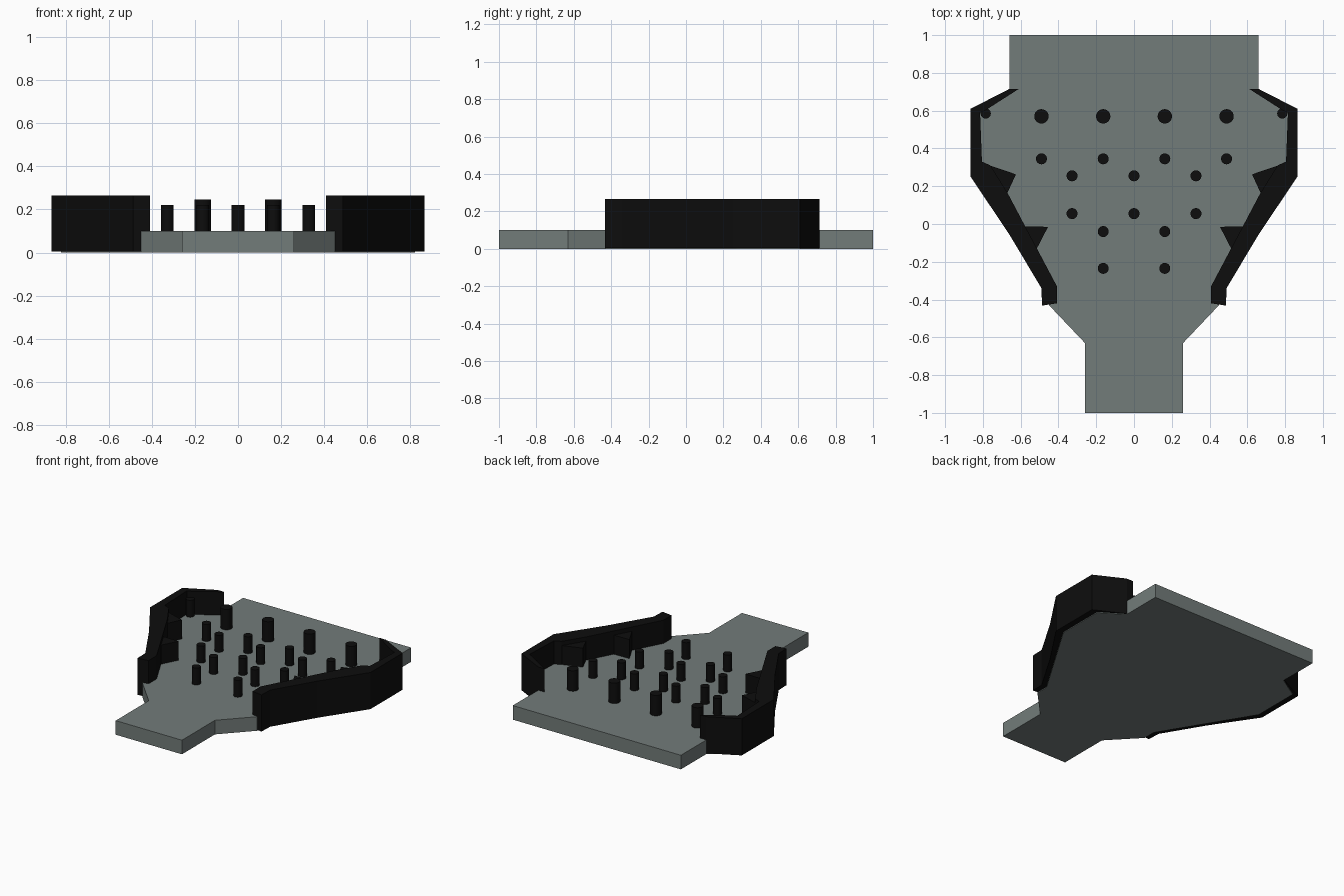
import bpy, bmesh

if "Cube" in bpy.data.objects:
    bpy.data.objects.remove(bpy.data.objects["Cube"], do_unlink=True)


def material(name, rgb):
    mat = bpy.data.materials.new(name)
    mat.use_nodes = True
    mat.diffuse_color = (*rgb, 1)
    mat.node_tree.nodes["Principled BSDF"].inputs["Base Color"].default_value = (*rgb, 1)
    return mat


grey = material("slate grey", (0.17, 0.2, 0.193))
black = material("matt black", (0.004, 0.004, 0.004))


def prism(name, outline, bottom, top, mat):
    """Extrude a flat outline from bottom to top."""
    bm = bmesh.new()
    base = bm.faces.new([bm.verts.new((x, y, bottom)) for x, y in outline])
    result = bmesh.ops.extrude_face_region(bm, geom=[base], use_keep_orig=True)
    moved = [v for v in result["geom"] if isinstance(v, bmesh.types.BMVert)]
    bmesh.ops.translate(bm, verts=moved, vec=(0, 0, top - bottom))
    bmesh.ops.recalc_face_normals(bm, faces=bm.faces)
    mesh = bpy.data.meshes.new(name)
    bm.to_mesh(mesh)
    bm.free()
    mesh.materials.append(mat)
    obj = bpy.data.objects.new(name, mesh)
    bpy.context.collection.objects.link(obj)
    return obj


def peg(name, x, y, radius, top):
    bottom = 0.08
    bpy.ops.mesh.primitive_cylinder_add(vertices=24, radius=radius, depth=top - bottom,
                                        location=(x, y, (top + bottom) / 2))
    obj = bpy.context.object
    obj.name = name
    obj.data.materials.append(black)
    bpy.ops.object.shade_smooth_by_angle()


# Base plate: half outline mirrored across x
half = [(0.66, 1), (0.66, 0.71), (0.82, 0.61), (0.82, 0.27),
        (0.45, -0.34), (0.45, -0.43), (0.26, -0.63), (0.26, -1)]
prism("base_plate", half + [(-x, y) for x, y in reversed(half)], 0, 0.1, grey)

# Side walls and the inward wedges on them
wall = [(0.61, 0.715), (0.66, 0.715), (0.865, 0.61), (0.865, 0.25), (0.66, -0.055),
        (0.49, -0.34), (0.487, -0.432), (0.408, -0.42), (0.408, -0.33),
        (0.67, 0.165), (0.76, 0.31), (0.805, 0.33), (0.815, 0.59), (0.79, 0.6)]
wedges = {"upper_wedge": [(0.81, 0.325), (0.625, 0.263), (0.67, 0.165), (0.72, 0.15)],
          "lower_wedge": [(0.62, -0.012), (0.455, -0.015), (0.512, -0.125), (0.55, -0.14)]}
for side, sign in (("left", 1), ("right", -1)):
    prism(side + "_wall", [(sign * x, y) for x, y in wall], 0.005, 0.265, black)
    for name, outline in wedges.items():
        prism(side + "_" + name, [(sign * x, y) for x, y in outline], 0.05, 0.235, black)

# Rows of pegs: y, x positions, radius, top
rows = [(0.57, (0.163, 0.49), 0.038, 0.245),
        (0.585, (0.785,), 0.027, 0.22),
        (0.345, (0.163, 0.49), 0.029, 0.22),
        (0.255, (0, 0.328), 0.029, 0.22),
        (0.055, (0, 0.328), 0.029, 0.22),
        (-0.04, (0.163,), 0.029, 0.22),
        (-0.235, (0.163,), 0.029, 0.22)]
for y, columns, radius, top in rows:
    for x in columns:
        for signed_x in sorted({x, -x}):
            peg("peg", signed_x, y, radius, top)
